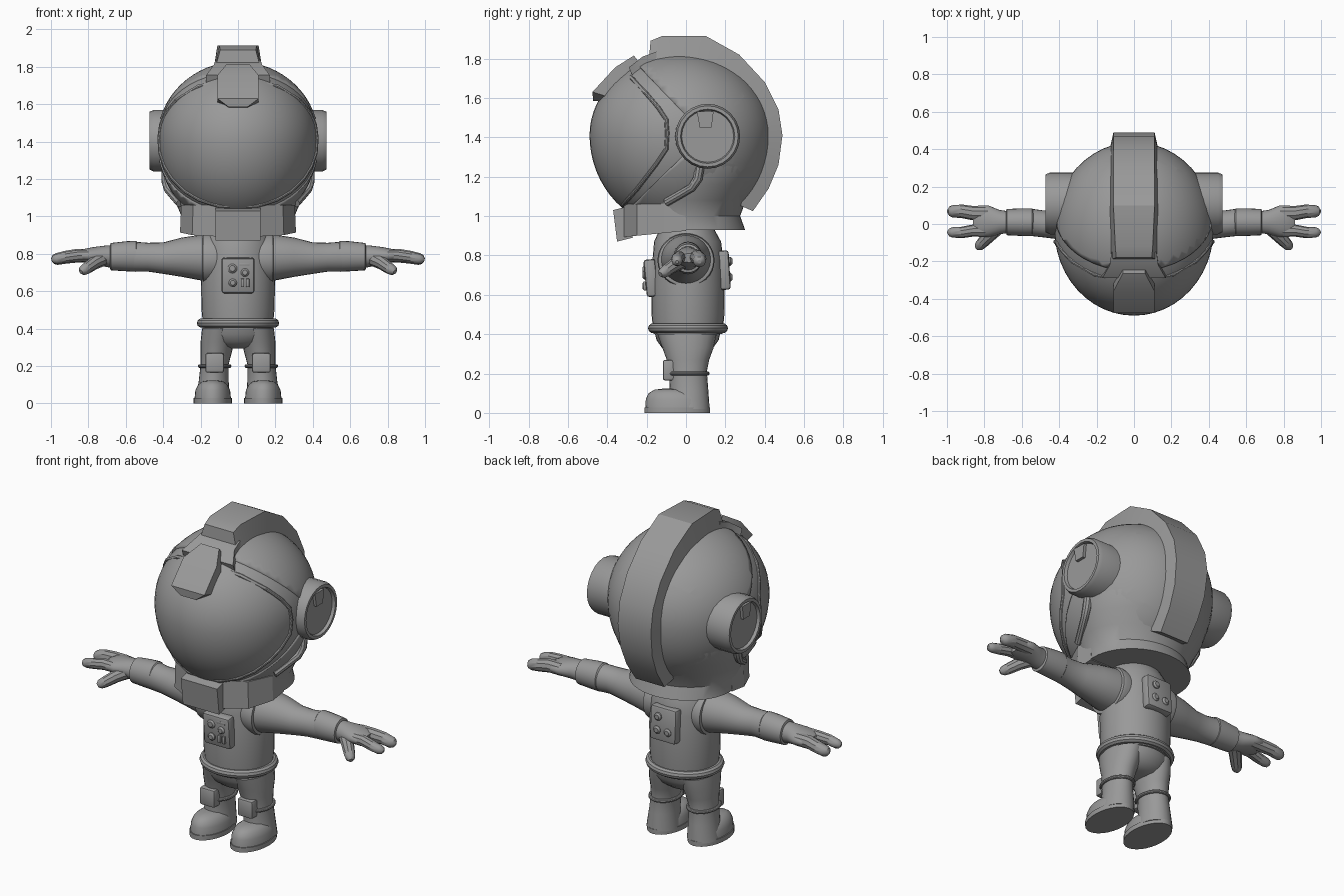
import bpy, bmesh, math
from mathutils import Vector

grey = bpy.data.materials.new("suit_grey")
grey.diffuse_color = (0.32, 0.32, 0.32, 1)
C, RX, RY = Vector((0, -0.03, 1.41)), 0.425, 0.46   # helmet globe


def finish(name, bm, angle=35):
    bmesh.ops.recalc_face_normals(bm, faces=bm.faces)
    me = bpy.data.meshes.new(name)
    bm.to_mesh(me)
    bm.free()
    ob = bpy.data.objects.new(name, me)
    bpy.context.collection.objects.link(ob)
    me.materials.append(grey)
    smooth(ob, angle)
    return ob


def smooth(ob, angle=35):
    bpy.ops.object.select_all(action='DESELECT')
    ob.select_set(True)
    bpy.context.view_layer.objects.active = ob
    if angle:
        bpy.ops.object.shade_smooth_by_angle(angle=math.radians(angle))


def skin(name, loops, angle=35):
    """Bridge successive closed loops of points and cap both ends."""
    bm = bmesh.new()
    vs = [[bm.verts.new(p) for p in loop] for loop in loops]
    n = len(vs[0])
    for a, b in zip(vs, vs[1:]):
        for i in range(n):
            bm.faces.new((a[i], a[(i + 1) % n], b[(i + 1) % n], b[i]))
    bm.faces.new(vs[0])
    bm.faces.new(vs[-1])
    return finish(name, bm, angle)


def loft(name, rings, axis='z', n=32, s=1, angle=35):
    """Elliptical rings: (x, y, z, radius_a, radius_b)."""
    loops = []
    for x, y, z, a, b in rings:
        loop = []
        for i in range(n):
            t = 2 * math.pi * i / n
            p, q = a * math.cos(t), b * math.sin(t)
            d = {'z': (p, q, 0), 'x': (0, p, q), 'y': (p, 0, q)}[axis]
            loop.append((s * (x + d[0]), y + d[1], z + d[2]))
        loops.append(loop)
    return skin(name, loops, angle)


def tube(name, pts, cyclic=False, s=1):
    """Round tube through points (x, y, z, radius)."""
    cu = bpy.data.curves.new(name, 'CURVE')
    cu.dimensions, cu.bevel_depth, cu.bevel_resolution = '3D', 1.0, 3
    cu.use_fill_caps = True
    sp = cu.splines.new('POLY')
    sp.points.add(len(pts) - 1)
    for p, (x, y, z, r) in zip(sp.points, pts):
        p.co, p.radius = (s * x, y, z, 1), r
    sp.use_cyclic_u = cyclic
    cu.materials.append(grey)
    ob = bpy.data.objects.new(name, cu)
    bpy.context.collection.objects.link(ob)
    smooth(ob, 0)
    bpy.ops.object.convert(target='MESH')
    smooth(bpy.context.object)


def hoop(name, x, y, z, rx, ry, r, n=40):
    tube(name, [(x + rx * math.cos(2 * math.pi * i / n), y + ry * math.sin(2 * math.pi * i / n), z, r)
                for i in range(n)], True)


def box(name, c, size, bevel=0.012, tilt=0):
    bm = bmesh.new()
    bmesh.ops.create_cube(bm, size=1)
    bmesh.ops.scale(bm, vec=size, verts=bm.verts)
    if bevel:
        bmesh.ops.bevel(bm, geom=bm.edges[:], offset=bevel, segments=2, affect='EDGES', profile=0.5)
    ob = finish(name, bm)
    ob.location, ob.rotation_euler = c, (tilt, 0, 0)


def strip(name, rows):
    """Raised band: rows of outer (y, z, half width) then inner (y, z, half width)."""
    skin(name, [[(-w, y, z), (w, y, z), (v, b, c), (-v, b, c)] for y, z, w, b, c, v in rows], 25)


def globe(k=1.0):
    bm = bmesh.new()
    bmesh.ops.create_uvsphere(bm, u_segments=48, v_segments=32, radius=k)
    for v in bm.verts:
        rz = 0.41 if v.co.z > 0 else 0.48
        v.co = C + Vector((v.co.x * RX, v.co.y * RY, v.co.z * rz))
    return bm


def globe_x(y, z):
    rz = 0.41 if z > C.z else 0.48
    return RX * math.sqrt(max(0, 1 - ((y - C.y) / RY) ** 2 - ((z - C.z) / rz) ** 2))


# helmet: visor globe and the thicker shell behind it
finish("visor", globe())
bm = globe(1.018)
planes = [(Vector((0, -0.04, 1.555)), Vector((0, -0.72, -0.69))),
          (Vector((0, -0.04, 1.28)), Vector((0, -0.70, 0.72)))]
for co, no in planes:
    bmesh.ops.bisect_plane(bm, geom=bm.verts[:] + bm.edges[:] + bm.faces[:], plane_co=co, plane_no=no)
front = [f for f in bm.faces if all((f.calc_center_median() - co).dot(no) > 0 for co, no in planes)]
bmesh.ops.delete(bm, geom=front, context='FACES')
shell = finish("helmet_shell", bm)
mod = shell.modifiers.new("thickness", 'SOLIDIFY')
mod.thickness, mod.offset = 0.03, -1

# visor rim
side = [(-0.315, 1.735), (-0.27, 1.695), (-0.2, 1.62), (-0.14, 1.55), (-0.10, 1.49), (-0.095, 1.42),
        (-0.10, 1.34), (-0.15, 1.265), (-0.2, 1.2), (-0.25, 1.135), (-0.29, 1.09), (-0.32, 1.055)]
half = [(globe_x(y, z), y, z, 0.011) for y, z in side]
tube("visor_rim", half + [(-x, y, z, r) for x, y, z, r in reversed(half)], True)

# neck and faceted front collar
loft("helmet_neck", [(0, 0.02, 0.93, 0.305, 0.28), (0, 0.0, 1.0, 0.302, 0.275), (0, 0.01, 1.08, 0.335, 0.295),
                     (0, 0.025, 1.16, 0.37, 0.335), (0, 0.025, 1.25, 0.395, 0.375),
                     (0, 0.01, 1.36, 0.405, 0.405)], n=48)
plan = [(0.305, 0.0), (0.31, -0.11), (0.245, -0.25), (0.12, -0.315)]
plan += [(-x, y) for x, y in reversed(plan)]
skin("front_collar", [[(x, y, 0.925 + y * 0.1) for x, y in plan],
                      [(x * 0.98, y, 1.06) for x, y in plan]], 20)
skin("chin_panel", [[(-0.12, y, z), (0.12, y, z), (0.12, y + 0.08, z + 0.02), (-0.12, y + 0.08, z + 0.02)]
                    for y, z in ((-0.35, 0.87), (-0.37, 1.03))], 20)

# crest over the top and down the back
strip("crest", [(-0.18, 1.89, .095, -0.19, 1.78, .125), (-0.12, 1.915, .10, -0.12, 1.79, .125),
                (0.10, 1.915, .11, 0.06, 1.79, .13), (0.27, 1.82, .11, 0.21, 1.72, .13),
                (0.40, 1.68, .11, 0.32, 1.58, .13), (0.47, 1.54, .11, 0.38, 1.48, .13),
                (0.49, 1.41, .11, 0.40, 1.40, .13), (0.47, 1.26, .105, 0.38, 1.28, .125),
                (0.42, 1.14, .10, 0.33, 1.17, .12), (0.34, 1.025, .095, 0.26, 1.06, .115)])

# brow band and forehead plate
strip("brow_band", [(-0.15, 1.835, .12, -0.15, 1.73, .12), (-0.22, 1.81, .13, -0.2, 1.70, .13),
                    (-0.29, 1.755, .17, -0.25, 1.66, .17)])
strip("forehead_plate", [(-0.472, 1.585, .05, -0.41, 1.58, .05), (-0.475, 1.63, .11, -0.41, 1.61, .11),
                         (-0.36, 1.755, .11, -0.31, 1.70, .11), (-0.265, 1.815, .06, -0.22, 1.76, .06)])

for s, tag in ((1, "right"), (-1, "left")):
    # ear pods with recessed disc and tab
    loft(tag + "_ear_pod", [(x, 0.11, 1.405, r, r) for x, r in
                            ((0.28, .165), (0.45, .165), (0.472, .155), (0.472, .138), (0.455, .132))],
         'x', 24, s, 30)
    skin(tag + "_ear_tab", [[(s * x, 0.055, 1.53), (s * x, 0.14, 1.53), (s * x, 0.13, 1.45), (s * x, 0.07, 1.45)]
                            for x in (0.44, 0.472)], 20)
    # hose from ear to collar
    tube(tag + "_hose", [(0.385, 0.07, 1.25, .025), (0.385, 0.06, 1.19, .025), (0.375, 0.03, 1.145, .022),
                         (0.345, -0.03, 1.11, .022), (0.31, -0.10, 1.07, .022)], s=s)
    # sleeve, cuff and shoulder ring
    loft(tag + "_sleeve", [(0.12, 0, 0.78, .13, .125), (0.20, 0, 0.78, .125, .122), (0.30, 0, 0.782, .105, .105),
                           (0.40, 0, 0.777, .082, .084), (0.48, 0, 0.782, .072, .077),
                           (0.56, 0.01, 0.785, .073, .08)], 'x', 24, s)
    loft(tag + "_cuff", [(0.53, 0.01, 0.785, .06, .07), (0.545, 0.01, 0.787, .074, .083),
                         (0.60, 0.01, 0.787, .074, .08), (0.68, 0.01, 0.785, .07, .073),
                         (0.685, 0.01, 0.785, .055, .06)], 'x', 24, s)
    loft(tag + "_shoulder_ring", [(0.10, 0, 0.775, .135, .13), (0.17, 0, 0.775, .145, .137),
                                  (0.187, 0, 0.775, .14, .132), (0.19, 0, 0.775, .125, .12)], 'x', 32, s)
    # hand with two broad fingers and a thumb
    loft(tag + "_palm", [(0.67, 0.01, 0.785, .058, .062), (0.72, 0.01, 0.788, .065, .055),
                         (0.78, 0.015, 0.79, .085, .045), (0.83, 0.015, 0.79, .085, .035),
                         (0.86, 0.015, 0.787, .06, .022)], 'x', 24, s, 60)
    for nm, y0, y1, r in (("back_finger", .058, .068, .038), ("front_finger", -.035, -.045, .032)):
        tube(tag + "_" + nm, [(0.78, y0, 0.79, r), (0.86, y0, 0.79, r), (0.92, y1, 0.782, r * .95),
                              (0.97, y1, 0.772, r * .87), (0.988, y1, 0.769, r * .65),
                              (0.997, y1, 0.767, r * .25)], s=s)
    tube(tag + "_thumb", [(0.72, -0.01, 0.775, .04), (0.77, -0.06, 0.75, .035), (0.81, -0.10, 0.722, .031),
                          (0.83, -0.12, 0.71, .026), (0.84, -0.13, 0.703, .012)], s=s)
    # leg, boot and sole
    loft(tag + "_leg", [(0.10, 0.005, 0.40, .092, .15), (0.11, 0.01, 0.33, .09, .13), (0.117, 0.01, 0.27, .083, .108),
                        (0.125, 0.01, 0.21, .075, .096), (0.13, 0.015, 0.12, .08, .098),
                        (0.134, 0.015, 0.02, .092, .105)], n=24, s=s)
    loft(tag + "_boot", [(0.135, -0.045, 0.02, .098, .162), (0.135, -0.048, 0.07, .093, .156),
                         (0.135, -0.055, 0.10, .078, .135), (0.135, -0.06, 0.118, .055, .10),
                         (0.135, -0.06, 0.124, .02, .05)], n=28, s=s, angle=60)
    loft(tag + "_sole", [(0.135, -0.045, 0.0, .102, .167), (0.135, -0.045, 0.028, .102, .167)], n=28, s=s)
    # knee pad and strap
    hoop(tag + "_knee_strap", s * 0.125, 0.01, 0.20, 0.08, 0.10, 0.01, 28)
    box(tag + "_knee_pad", (s * 0.125, -0.088, 0.217), (0.10, 0.06, 0.105))

# torso, hips and belt
loft("torso", [(0, 0.01, 0.40, .185, .175), (0, 0.01, 0.50, .195, .185), (0, 0.01, 0.65, .198, .187),
               (0, 0.01, 0.78, .195, .18), (0, 0.008, 0.87, .182, .17), (0, 0.005, 0.93, .15, .14)])
loft("hips", [(0, 0.008, 0.42, .19, .17), (0, 0.008, 0.37, .193, .158), (0, 0.008, 0.33, .17, .13),
              (0, 0.008, 0.305, .12, .10), (0, 0.008, 0.295, .06, .06)], angle=60)
hoop("belt", 0, 0.01, 0.43, 0.195, 0.178, 0.025)


# chest and back control boxes
def knob(name, x, y, z, r, d):
    loft(name, [(x, y, z, r, r), (x, y + d * 0.7, z, r, r), (x, y + d, z, r * 0.6, r * 0.6)], 'y', 16)


box("chest_box", (0, -0.178, 0.685), (0.175, 0.06, 0.19), 0.014, 0.1)
for i, (x, z, r) in enumerate(((-0.03, 0.722, .026), (0.037, 0.70, .022), (-0.028, 0.645, .022))):
    knob(f"chest_knob_{i}", x, -0.19, z, r, -0.032)
for i, (x, z, w, h) in enumerate(((0.035, 0.745, .055, .016), (0.024, 0.645, .018, .045), (0.052, 0.645, .018, .045))):
    box(f"chest_switch_{i}", (x, -0.205, z), (w, 0.022, h), 0.003)
box("back_box", (0, 0.192, 0.725), (0.17, 0.06, 0.20), 0.014, 0.06)
for i, (x, z) in enumerate(((0.03, 0.77), (0.035, 0.69), (-0.035, 0.69))):
    knob(f"back_knob_{i}", x, 0.205, z, 0.023, 0.03)
